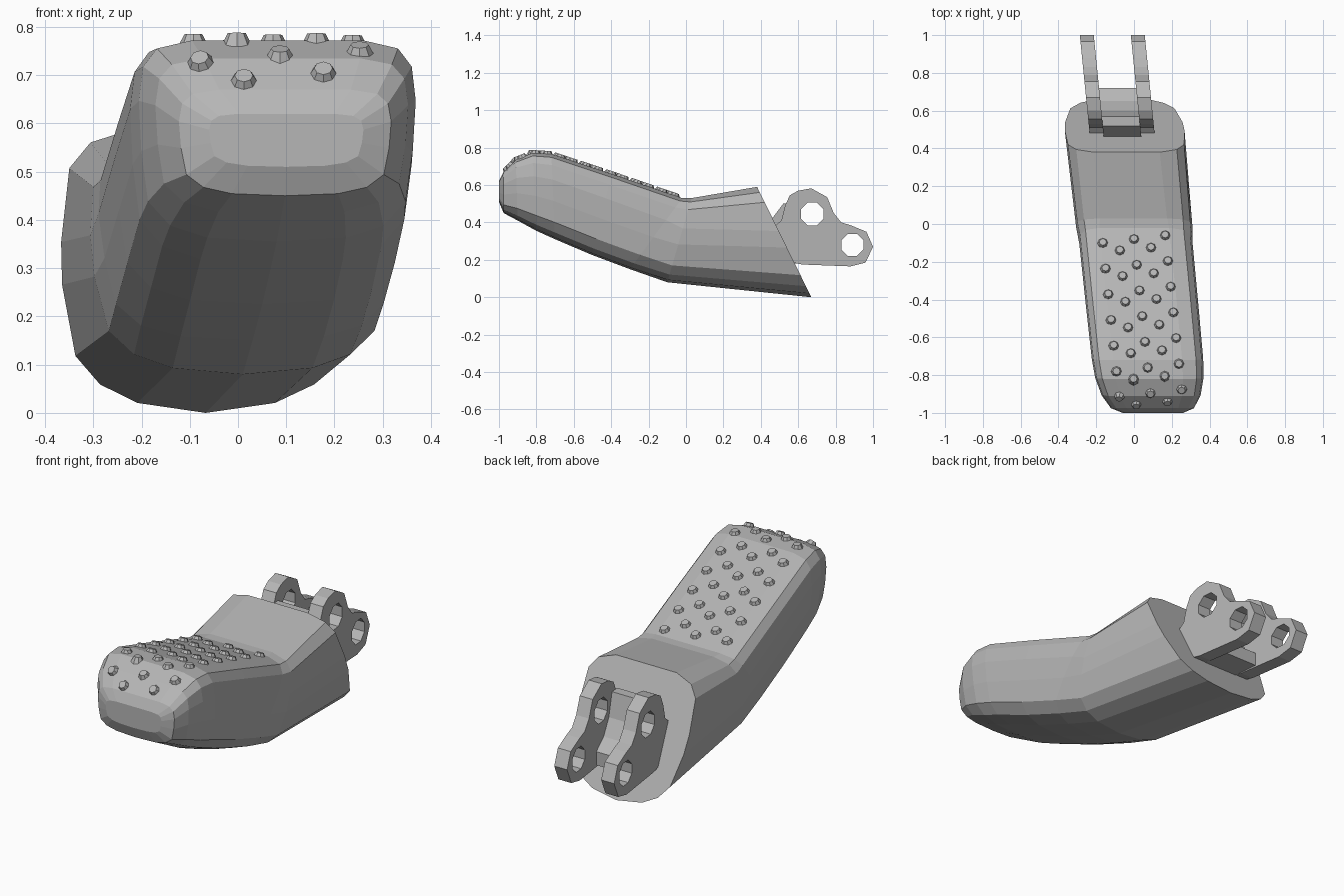
import bpy, bmesh, math
from mathutils import Vector, Matrix
from mathutils.bvhtree import BVHTree

if "Cube" in bpy.data.objects:
    bpy.data.objects.remove(bpy.data.objects["Cube"])

grey = bpy.data.materials.new("plain grey")
grey.diffuse_color = (0.47, 0.47, 0.47, 1)
grey.use_nodes = True
grey.node_tree.nodes["Principled BSDF"].inputs["Base Color"].default_value = grey.diffuse_color


def centre_x(y):
    """The whole part runs slightly askew in plan."""
    return -0.1 * y


def finish(name, bm):
    bmesh.ops.recalc_face_normals(bm, faces=bm.faces)
    me = bpy.data.meshes.new(name)
    bm.to_mesh(me)
    me.materials.append(grey)
    ob = bpy.data.objects.new(name, me)
    bpy.context.collection.objects.link(ob)
    return ob


# Half cross-sections: (height fraction, width fraction), bottom to top
FRONT = [(0, 0), (.02, .5), (.08, .77), (.2, .93), (.45, .98),
         (.7, 1), (.87, .97), (.96, .87), (1, .62)]
REAR = [(0, 0), (.035, .45), (.1, .7), (.2, .87), (.45, .98),
        (.6, 1), (.86, .97), (.95, .84), (1, .55)]

# Stations: top y, top z, bottom y, bottom z, half width, blend to rear section
STATIONS = [
    (-1.0, .62, -1.0, .51, .16, 0),
    (-.975, .67, -.975, .45, .22, 0),
    (-.91, .735, -.9, .41, .262, 0),
    (-.82, .772, -.8, .355, .287, 0),
    (-.72, .766, -.7, .31, .295, 0),
    (-.4, .66, -.5, .225, .298, 0),
    (-.02, .53, -.3, .15, .3, .1),
    (.03, .53, -.1, .08, .308, .6),
    (.38, .59, .67, 0, .317, 1),
]

# Body: lofted through slanted stations
bm = bmesh.new()
rings = []
for ty, tz, by, bz, w, k in STATIONS:
    half = []
    for (ft, fw), (rt, rw) in zip(FRONT, REAR):
        t, s = ft + (rt - ft) * k, fw + (rw - fw) * k
        half.append((s * w, by + (ty - by) * t, bz + (tz - bz) * t))
    loop = half + [(-x, y, z) for x, y, z in reversed(half[1:])]
    rings.append([bm.verts.new((x + centre_x(y), y, z)) for x, y, z in loop])
n = len(rings[0])
for a, b in zip(rings, rings[1:]):
    for i in range(n):
        j = (i + 1) % n
        bm.faces.new((a[i], a[j], b[j], b[i]))
bm.faces.new(rings[0])
bm.faces.new(rings[-1])
finish("pedal_body", bm)
tree = BVHTree.FromBMesh(bm)
bm.free()

# Grip studs: five staggered columns of seven, seated on the top surface
bm = bmesh.new()
for x0, y0 in [(-.165, -.1), (-.075, -.14), (0, -.08), (.09, -.125), (.165, -.06)]:
    for k in range(7):
        hit, nor, _, _ = tree.ray_cast(Vector((x0 + .0145 * k, y0 - .136 * k, 2)),
                                       Vector((0, 0, -1)))
        if hit is None:
            continue
        if nor.z < 0:
            nor = -nor
        m = Matrix.Translation(hit) @ nor.to_track_quat('Z', 'Y').to_matrix().to_4x4()
        bmesh.ops.create_cone(bm, cap_ends=True, segments=8, radius1=.034,
                              radius2=.019, depth=.03, matrix=m)
finish("grip_studs", bm)
bm.free()


def plate(name, x_mid, half_thick, outline, holes=()):
    """Extrude a y-z outline, with octagonal holes, along x."""
    cu = bpy.data.curves.new(name, 'CURVE')
    cu.dimensions, cu.fill_mode, cu.extrude = '2D', 'BOTH', half_thick
    loops = [outline]
    for cy, cz, r in holes:
        loops.append([(cy + r * math.cos(math.tau * (i + .5) / 8),
                       cz + r * math.sin(math.tau * (i + .5) / 8)) for i in range(8)])
    for pts in loops:
        sp = cu.splines.new('POLY')
        sp.points.add(len(pts) - 1)
        for p, (y, z) in zip(sp.points, pts):
            p.co = (y, z, 0, 1)
        sp.use_cyclic_u = True
    tmp = bpy.data.objects.new(name + "_curve", cu)
    bpy.context.collection.objects.link(tmp)
    dg = bpy.context.evaluated_depsgraph_get()
    me = bpy.data.meshes.new_from_object(tmp.evaluated_get(dg))
    bpy.data.objects.remove(tmp)
    b = bmesh.new()
    b.from_mesh(me)
    bmesh.ops.remove_doubles(b, verts=b.verts, dist=1e-4)
    for v in b.verts:
        y, z, x = v.co
        v.co = (x + x_mid + centre_x(y), y, z)
    for f in b.faces:
        f.smooth = False
    finish(name, b)
    b.free()


# Hinge lugs: mirrored pair, each with two pin holes
LUG = [(.45, .36), (.51, .41), (.53, .49), (.555, .545), (.6, .57), (.67, .582),
       (.755, .535), (.79, .45), (.83, .4), (.88, .385), (.965, .35), (1.0, .27),
       (.96, .185), (.88, .165), (.62, .175), (.5, .2)]
for name, x in (("left_hinge_lug", -.15), ("right_hinge_lug", .12)):
    plate(name, x, .037, LUG, [(.675, .445, .066), (.89, .28, .064)])

# Web joining the lugs
WEB = [(.45, .18), (.46, .42), (.52, .5), (.57, .5), (.6, .38),
       (.65, .3), (.72, .25), (.72, .18)]
plate("hinge_web", -.015, .1, WEB)
